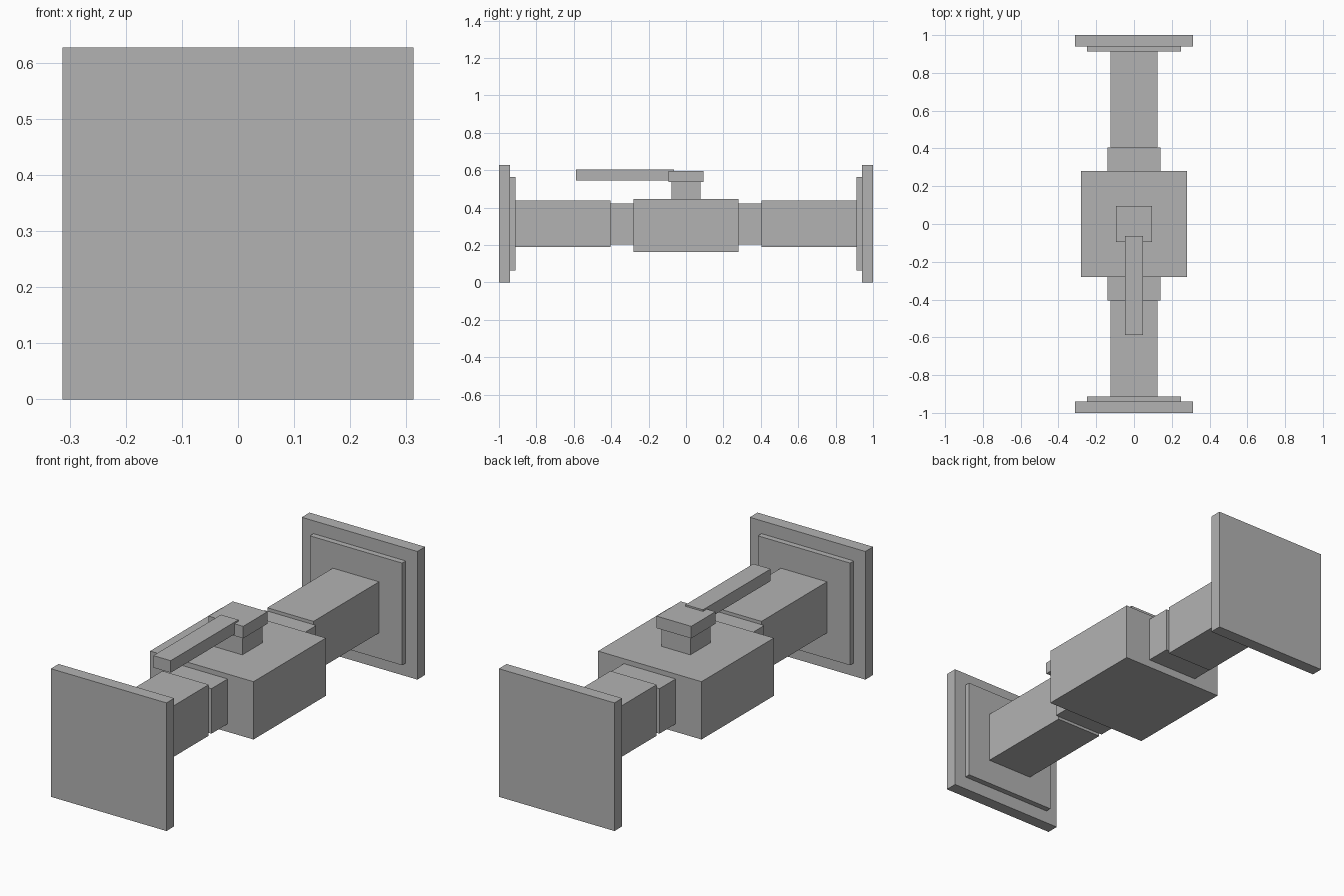
import bpy
import bmesh
from mathutils import Matrix, Vector

if "Cube" in bpy.data.objects:
    bpy.data.objects.remove(bpy.data.objects["Cube"])

grey = bpy.data.materials.new("plain grey")
grey.diffuse_color = (0.45, 0.45, 0.45, 1)
grey.use_nodes = True
grey.node_tree.nodes["Principled BSDF"].inputs["Base Color"].default_value = grey.diffuse_color


def box(name, x, y, z):
    """Box spanning -x..x, y[0]..y[1], z[0]..z[1]."""
    size = Vector((2 * x, y[1] - y[0], z[1] - z[0]))
    centre = Vector((0, sum(y) / 2, sum(z) / 2))
    bm = bmesh.new()
    bmesh.ops.create_cube(bm, size=1, matrix=Matrix.Translation(centre) @ Matrix.Diagonal(size).to_4x4())
    mesh = bpy.data.meshes.new(name)
    bm.to_mesh(mesh)
    bm.free()
    mesh.materials.append(grey)
    obj = bpy.data.objects.new(name, mesh)
    bpy.context.collection.objects.link(obj)
    return obj


# Pipe ends, mirrored front and back
for side, s in (("front", -1), ("back", 1)):
    for part, x, near, far, z in (
        ("flange", 0.313, 0.94, 1.0, (0, 0.627)),
        ("flange_step", 0.25, 0.912, 0.94, (0.064, 0.564)),
        ("pipe", 0.125, 0.405, 0.912, (0.189, 0.439)),
        ("collar", 0.14, 0.28, 0.405, (0.203, 0.423)),
    ):
        box(f"{side}_{part}", x, sorted((s * near, s * far)), z)

# Valve body, stem, cap and lever
box("valve_body", 0.28, (-0.28, 0.28), (0.164, 0.447))
box("stem", 0.078, (-0.078, 0.078), (0.447, 0.538))
box("stem_cap", 0.094, (-0.094, 0.094), (0.538, 0.597))
box("lever", 0.047, (-0.588, -0.064), (0.546, 0.605))
